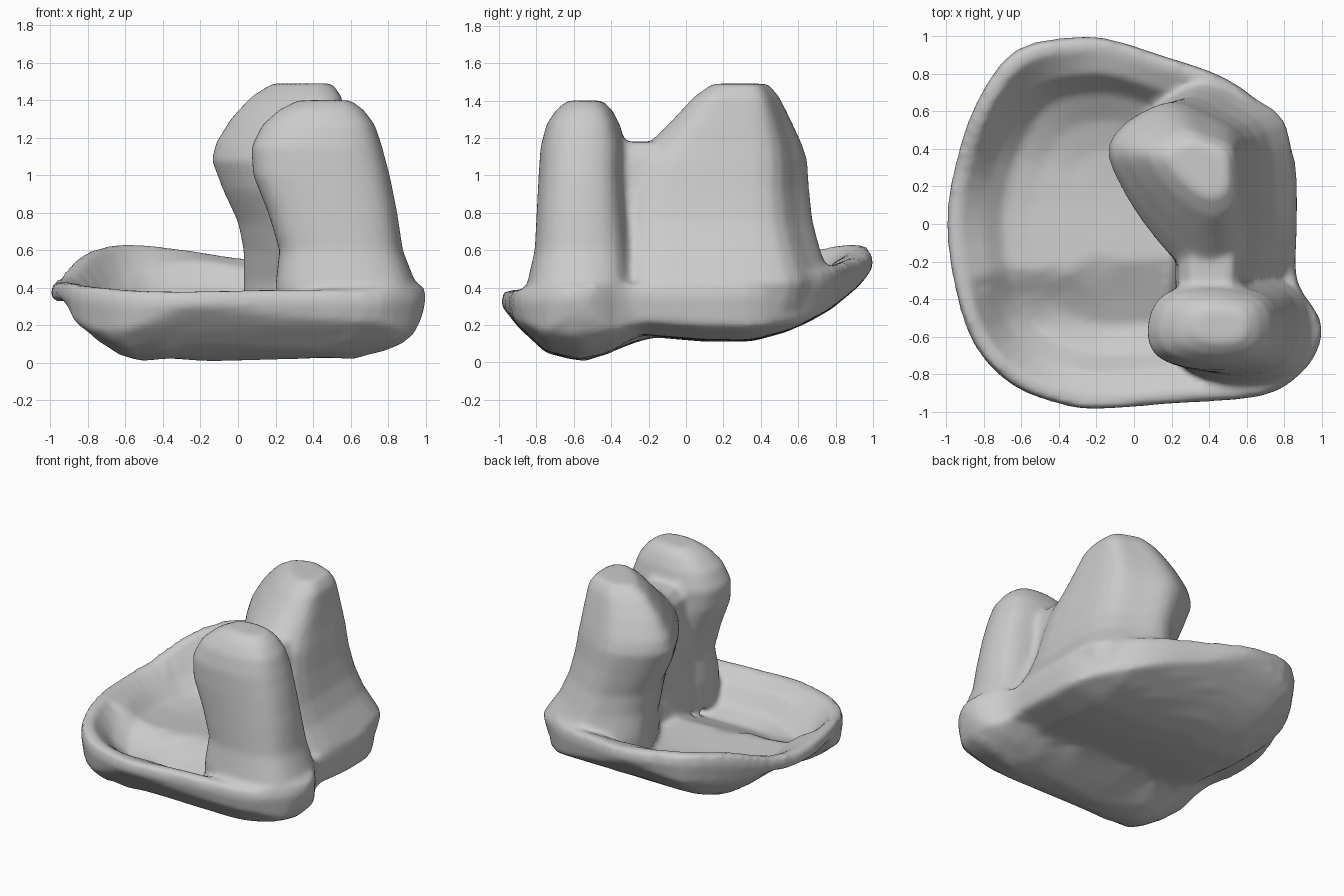
import bpy, bmesh, math
from mathutils import Vector

if "Cube" in bpy.data.objects:
    bpy.data.objects.remove(bpy.data.objects["Cube"])


def interp(table, t):
    if t <= table[0][0]:
        return table[0][1]
    for (a, u), (b, v) in zip(table, table[1:]):
        if t <= b:
            return u + (v - u) * (t - a) / (b - a)
    return table[-1][1]


def smooth_loop(pts, k=3):
    # closed Catmull-Rom through the points
    p = [Vector(q) for q in pts]
    n, out = len(p), []
    for i in range(n):
        a, b, c, d = p[i - 1], p[i], p[(i + 1) % n], p[(i + 2) % n]
        for j in range(k):
            t = j / k
            out.append(0.5 * (2 * b + (c - a) * t + (2 * a - 5 * b + 4 * c - d) * t * t
                              + (3 * b - a - 3 * c + d) * t ** 3))
    return out


def skin(bm, rings, low=None, high=None):
    # bridge rings, closing both ends with a fan
    vs = [[bm.verts.new(c) for c in r] for r in rings]
    n = len(vs[0])
    for a, b in zip(vs, vs[1:]):
        for i in range(n):
            j = (i + 1) % n
            bm.faces.new((a[i], a[j], b[j], b[i]))
    for ring, tip in ((vs[0], low), (vs[-1], high)):
        mid = sum((v.co for v in ring), Vector()) / n
        c = bm.verts.new(tip or mid)
        for i in range(n):
            bm.faces.new((ring[i], ring[(i + 1) % n], c))


def tower(bm, plan, levels):
    # plan is normalised; each level gives z and its x / y extents
    rings = []
    for z, x0, x1, y0, y1 in levels:
        rings.append([((x0 + x1) / 2 + q.x * (x1 - x0) / 2,
                       (y0 + y1) / 2 + q.y * (y1 - y0) / 2, z) for q in plan])
    skin(bm, rings)


bm = bmesh.new()

# dish: rim outline with heights
rim = smooth_loop([
    (-.3, 1, .60), (-.63, .93, .63), (-.84, .65, .58), (-.96, .3, .46), (-1, 0, .43),
    (-.96, -.33, .43), (-.85, -.65, .41), (-.65, -.86, .39), (-.4, -.96, .38),
    (-.2, -.99, .38), (.2, -.96, .39), (.68, -.92, .39), (.89, -.8, .40), (.99, -.65, .41),
    (.99, -.5, .42), (.87, -.3, .42), (.87, 0, .42), (.86, .33, .43), (.77, .54, .45),
    (.61, .70, .48), (.42, .81, .51), (.15, .9, .54), (-.1, .98, .57)])
under_y = [(-1, .32), (-.9, .19), (-.75, .05), (-.55, 0), (-.4, .05), (-.25, .14), (.1, .11),
           (.35, .11), (.57, .17), (.76, .27), (.92, .4), (1, .5)]
under_x = [(-1, .36), (-.85, .19), (-.75, .11), (-.6, .01), (-.45, 0), (.6, .01), (.83, .07),
           (.93, .13), (.99, .26), (1, .34)]


def under(x, y, cap):
    return min(interp(under_y, y) + interp(under_x, x), cap)


rings = []
for s in (.2, .4, .55, .7, .8, .88, .94, .98):
    rings.append([(q.x * s, q.y * s, under(q.x * s, q.y * s, q.z - .1)) for q in rim])
rings.append([(q.x, q.y, q.z - .07) for q in rim])
rings.append([(q.x * .985, q.y * .985, q.z) for q in rim])
rings.append([(q.x * .925, q.y * .925, q.z) for q in rim])
for s, lift in ((.8, .10), (.7, .02), (.55, 0), (.4, 0), (.2, 0)):
    rings.append([(q.x * s, q.y * s, min(interp(under_y, q.y * s) + .14 + lift, q.z - .03))
                  for q in rim])
skin(bm, rings)

# front lobe
round_plan = smooth_loop([(-1, -.1), (-.85, .65), (-.4, 1), (.3, 1), (.85, .7), (1, 0),
                          (.85, -.7), (.4, -1), (-.3, -1), (-.85, -.7)])
tower(bm, round_plan, [
    (.2, .2, .9, -.83, -.3), (.42, .2, .95, -.84, -.28), (.6, .22, .88, -.8, -.3),
    (.8, .16, .85, -.79, -.32), (1, .08, .81, -.78, -.33), (1.15, .07, .77, -.77, -.33),
    (1.27, .13, .73, -.74, -.36), (1.35, .22, .67, -.69, -.4), (1.4, .32, .6, -.63, -.45)])

# back lobe, leaning out over the dish
skew_plan = smooth_loop([(-1, .42), (-.85, .1), (-.5, -.35), (0, -.8), (.5, -1), (.95, -.7),
                         (1, 0), (.9, .6), (.4, .85), (-.1, 1), (-.6, .85), (-.9, .65)])
tower(bm, skew_plan, [
    (.3, .03, .82, -.4, .76), (.43, .03, .85, -.4, .78), (.6, .03, .74, -.4, .72),
    (.75, 0, .68, -.38, .68), (.92, -.08, .64, -.36, .66), (1.08, -.14, .61, -.3, .65),
    (1.17, -.12, .59, -.2, .62), (1.3, -.04, .57, -.07, .56), (1.42, .07, .55, .04, .5),
    (1.49, .18, .5, .14, .44)])

# saddle joining the two lobes
tower(bm, round_plan, [
    (.25, .2, .74, -.55, .1), (.5, .22, .69, -.55, .1), (.9, .22, .6, -.55, .1),
    (1.1, .24, .57, -.55, .1), (1.18, .3, .52, -.52, .08)])

bmesh.ops.recalc_face_normals(bm, faces=bm.faces[:])
mesh = bpy.data.meshes.new("dish_with_lobes")
bm.to_mesh(mesh)
bm.free()
obj = bpy.data.objects.new("dish_with_lobes", mesh)
bpy.context.collection.objects.link(obj)
bpy.context.view_layer.objects.active = obj
obj.select_set(True)

# fuse the parts and soften the joins
fuse = obj.modifiers.new("fuse", 'REMESH')
fuse.mode = 'VOXEL'
fuse.voxel_size = .022
fuse.use_smooth_shade = True
soft = obj.modifiers.new("soften", 'SMOOTH')
soft.factor = .5
soft.iterations = 5
